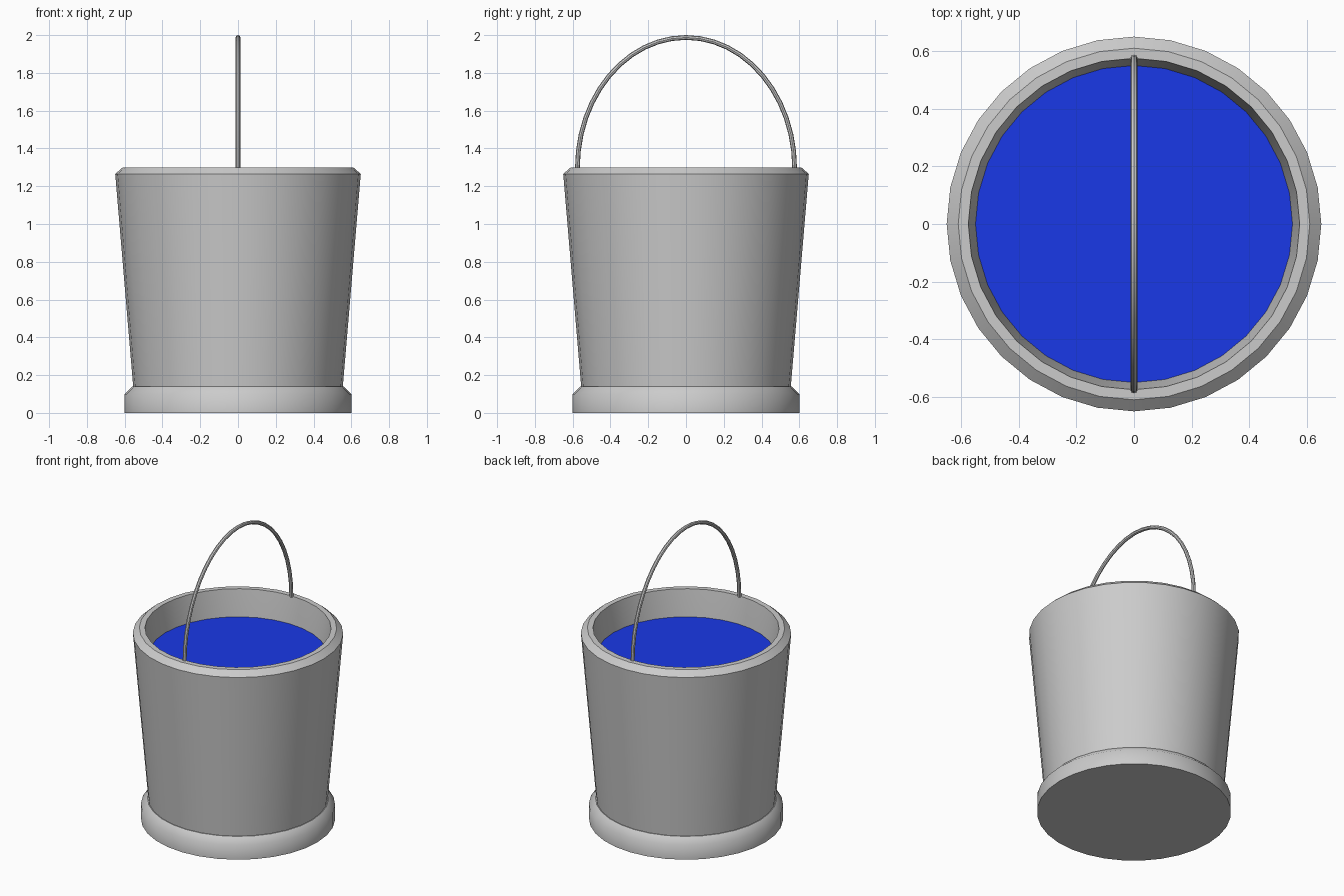
import bpy, bmesh
from math import pi, sin, cos

if "Cube" in bpy.data.objects:
    bpy.data.objects.remove(bpy.data.objects["Cube"])

SIDES = 32


def finish(name, bm):
    bmesh.ops.recalc_face_normals(bm, faces=bm.faces)
    mesh = bpy.data.meshes.new(name)
    bm.to_mesh(mesh)
    bm.free()
    obj = bpy.data.objects.new(name, mesh)
    bpy.context.collection.objects.link(obj)
    return obj


def lathe(name, profile, sides):
    """Revolve (radius, z, sharp) points around z and cap both ends."""
    bm = bmesh.new()
    rings = []
    for r, z, sharp in profile:
        rings.append([bm.verts.new((r * cos(2 * pi * i / sides), r * sin(2 * pi * i / sides), z))
                      for i in range(sides)])
    for a, b in zip(rings, rings[1:]):
        for i in range(sides):
            j = (i + 1) % sides
            bm.faces.new((a[i], a[j], b[j], b[i]))
    bm.faces.new(rings[0])
    bm.faces.new(rings[-1])
    for f in bm.faces:
        f.smooth = True
    for ring, (r, z, sharp) in zip(rings, profile):
        for i in range(sides):
            bm.edges.get((ring[i], ring[(i + 1) % sides])).smooth = not sharp
    return finish(name, bm)


# Bucket shell: foot ring, flared wall, chamfered rim, inner wall and floor
lathe("bucket", [
    (0.60, 0.00, True),
    (0.60, 0.10, False),
    (0.56, 0.14, True),
    (0.555, 0.14, True),
    (0.65, 1.265, True),
    (0.61, 1.30, True),
    (0.575, 1.30, True),
    (0.55, 1.12, False),
    (0.46, 0.14, True),
], SIDES)

# Water surface
bm = bmesh.new()
bmesh.ops.create_circle(bm, cap_ends=True, segments=SIDES, radius=0.552)
bmesh.ops.translate(bm, verts=bm.verts, vec=(0, 0, 1.12))
water = finish("water", bm)
blue = bpy.data.materials.new("water_blue")
blue.diffuse_color = (0.01, 0.04, 0.8, 1)
blue.use_nodes = True
blue.node_tree.nodes["Principled BSDF"].inputs["Base Color"].default_value = blue.diffuse_color
water.data.materials.append(blue)

# Carrying handle: half-ellipse hoop of thin round wire
curve = bpy.data.curves.new("handle_path", 'CURVE')
curve.dimensions = '3D'
spline = curve.splines.new('POLY')
STEPS = 24
spline.points.add(STEPS)
for i, p in enumerate(spline.points):
    t = pi * i / STEPS
    p.co = (0, 0.575 * cos(t), 1.295 + 0.6925 * sin(t), 1)
curve.bevel_depth = 0.0125
curve.bevel_resolution = 2
curve.use_fill_caps = True
temp = bpy.data.objects.new("handle_path", curve)
bpy.context.collection.objects.link(temp)
bpy.context.view_layer.update()
mesh = bpy.data.meshes.new_from_object(temp)
bpy.data.objects.remove(temp)
handle = bpy.data.objects.new("handle", mesh)
bpy.context.collection.objects.link(handle)
bpy.context.view_layer.objects.active = handle
handle.select_set(True)
bpy.ops.object.shade_smooth_by_angle()
